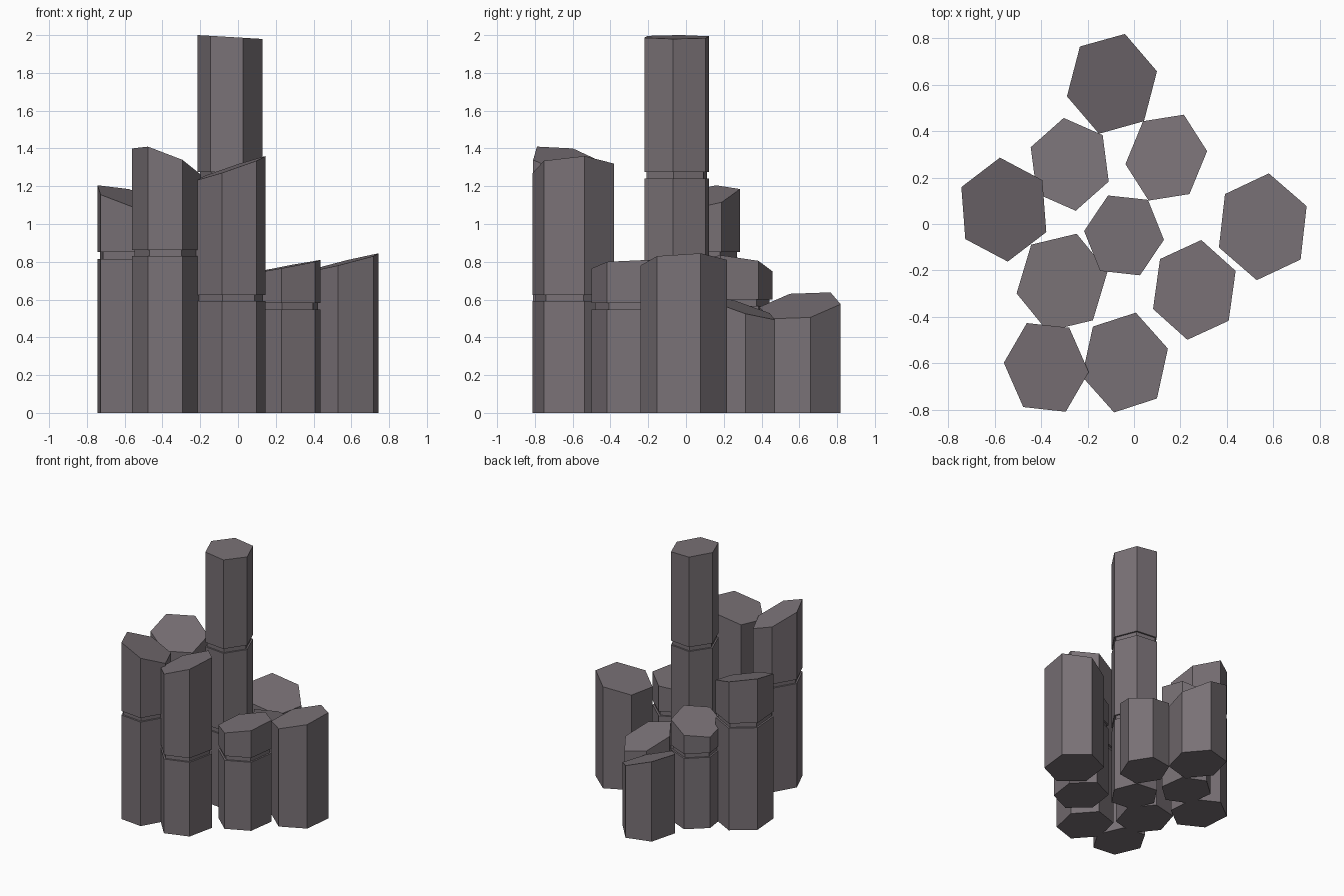
import bpy
import bmesh
from mathutils import Vector

if "Cube" in bpy.data.objects:
    bpy.data.objects.remove(bpy.data.objects["Cube"])

NECK = 0.925  # width of the recessed joints relative to the column


def column(name, centre, a, b, top, tilt, joints=()):
    """Six-sided basalt column with a sloping top and recessed joints."""
    c, a, b = Vector(centre), Vector(a), Vector(b)
    hexagon = [a, -b, -a - b, -a, b, a + b]
    bm = bmesh.new()

    def ring(z, s=1.0, slope=(0, 0)):
        slope = Vector(slope)
        return [bm.verts.new((c.x + s * p.x, c.y + s * p.y, z + p.dot(slope)))
                for p in hexagon]

    rings = [ring(0)]
    for low, high in joints:
        rings += [ring(low), ring(low, NECK), ring(high, NECK), ring(high)]
    rings.append(ring(top, 1.0, tilt))
    for lower, upper in zip(rings, rings[1:]):
        for i in range(6):
            j = (i + 1) % 6
            bm.faces.new((lower[i], lower[j], upper[j], upper[i]))
    bm.faces.new(rings[0][::-1])
    bm.faces.new(rings[-1])
    bmesh.ops.recalc_face_normals(bm, faces=bm.faces)
    mesh = bpy.data.meshes.new(name)
    bm.to_mesh(mesh)
    bm.free()
    obj = bpy.data.objects.new(name, mesh)
    bpy.context.collection.objects.link(obj)
    mesh.materials.append(stone)


stone = bpy.data.materials.new("stone")
stone.diffuse_color = (0.19, 0.165, 0.18, 1)
stone.use_nodes = True
stone.node_tree.nodes["Principled BSDF"].inputs["Base Color"].default_value = stone.diffuse_color

# Tall central column
column("centre_column", (-.043, -.049), (-.172, .019), (.103, .153),
       1.99, (-.06, 0), [(.585, .62), (1.24, 1.275)])

# Back columns
column("back_column", (-.095, .604), (-.138, .161), (.194, .054),
       .568, (-.358, .128))
column("back_left_column", (-.277, .257), (-.168, .074), (.142, .126),
       .78, (.277, -.114), [(.565, .60)])
column("back_right_column", (.139, .286), (-.100, .157), (.176, .028),
       .56, (-.151, -.30))

# Side columns
column("left_column", (-.561, .062), (-.183, .097), (.166, .127),
       1.135, (-.275, .202), [(.815, .853)])
column("right_column", (.555, -.012), (-.163, .141), (.189, .089),
       .795, (.247, .037))

# Front columns
column("inner_left_column", (-.310, -.252), (-.133, .163), (.196, .047),
       .68, (.05, 0))
column("front_right_column", (.260, -.284), (-.148, .133), (.178, .082),
       .775, (.187, .02), [(.547, .582)])
column("front_left_column", (-.378, -.618), (-.183, .020), (.099, .171),
       1.33, (-.407, -.23), [(.83, .862)])
column("front_column", (-.039, -.597), (-.138, .155), (.185, .060),
       1.295, (.337, .042), [(.592, .625)])
